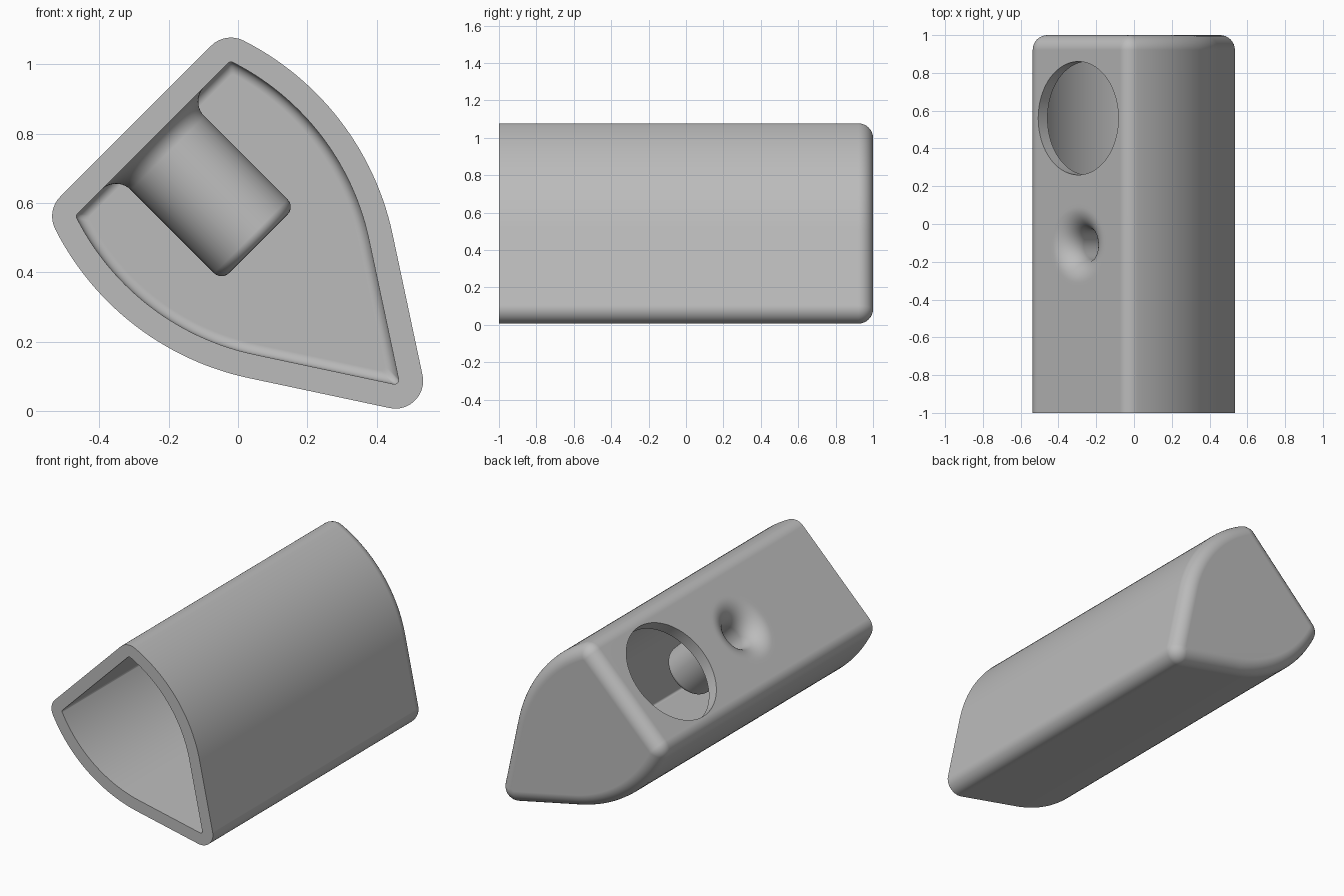
import bpy, bmesh, math
from mathutils import Matrix, Vector

cube = bpy.data.objects.get("Cube")
if cube:
    bpy.data.objects.remove(cube, do_unlink=True)

# Local frame: X across the flat wall, Y along the body, Z into the body
s = math.sqrt(0.5)
FRAME = Matrix(((-s, 0, s, -0.295), (0, 1, 0, 0), (-s, 0, -s, 0.836), (0, 0, 0, 1)))
WALL = 0.07

grey = bpy.data.materials.new("plain_grey")
grey.use_nodes = True
GREY = (0.5, 0.5, 0.5, 1)
grey.diffuse_color = GREY
grey.node_tree.nodes["Principled BSDF"].inputs["Base Color"].default_value = GREY


def make_object(name, bm):
    bmesh.ops.recalc_face_normals(bm, faces=bm.faces[:])
    mesh = bpy.data.meshes.new(name)
    bm.to_mesh(mesh)
    bm.free()
    mesh.transform(FRAME)
    mesh.materials.append(grey)
    ob = bpy.data.objects.new(name, mesh)
    bpy.context.collection.objects.link(ob)
    return ob


def activate(ob):
    bpy.ops.object.select_all(action='DESELECT')
    ob.select_set(True)
    bpy.context.view_layer.objects.active = ob


def arc(cx, cy, r, a0, a1, n):
    return [(cx + r * math.cos(a0 + (a1 - a0) * i / n),
             cy + r * math.sin(a0 + (a1 - a0) * i / n)) for i in range(n + 1)]


def outline(off):
    """Rounded cross-section, moved inward by off."""
    rc = max(0.08 - off, 0.012)
    inset = off + rc
    radius, cu, cw, slope = 0.816, -0.391, 0.31, math.radians(33)
    # wall corner, bulging side, straight side, rounded tip
    dw = cw - inset
    start = -math.asin(dw / (radius - inset))
    corner_u = cu + (radius - inset) * math.cos(start)
    half = arc(corner_u, inset, rc, -math.pi / 2, start, 8)
    half += arc(cu, cw, radius - off, start, slope, 28)[1:]
    apex = cw + radius * math.sin(slope) + (cu + radius * math.cos(slope)) / math.tan(slope)
    half += arc(0, apex - inset / math.sin(slope), rc, slope, math.pi / 2, 8)
    return half + [(-u, w) for u, w in half[-2::-1]]


# Hollow body: outer skin with rounded back, inner skin with small fillet
bm = bmesh.new()
BACK, FILLET, STEPS = 0.078, 0.03, 8
outer, inner = [(-1, 0)], [(-1, WALL)]
for i in range(STEPS + 1):
    a = math.pi / 2 * i / STEPS
    outer.append((1 - BACK + BACK * math.sin(a), BACK * (1 - math.cos(a))))
    inner.append((1 - WALL - FILLET + FILLET * math.sin(a), WALL + FILLET * (1 - math.cos(a))))
rings = [[bm.verts.new((u, y, w)) for u, w in outline(off)]
         for y, off in outer[::-1] + inner]
for a, b in zip(rings, rings[1:]):
    for i in range(len(a)):
        j = (i + 1) % len(a)
        bm.faces.new((a[i], a[j], b[j], b[i]))
bm.faces.new(rings[0])
bm.faces.new(rings[-1])
body = make_object("hollow_body", bm)


def cut_round(y, radius, depth):
    bm = bmesh.new()
    bmesh.ops.create_cone(bm, cap_ends=True, segments=96, radius1=radius, radius2=radius,
                          depth=depth + 0.1,
                          matrix=Matrix.Translation((0, y, (depth - 0.1) / 2)))
    cutter = make_object("cutter", bm)
    cutter.hide_render = True
    activate(body)
    mod = body.modifiers.new("cut", 'BOOLEAN')
    mod.operation, mod.solver, mod.object = 'DIFFERENCE', 'EXACT', cutter
    bpy.ops.object.modifier_apply(modifier=mod.name)
    bpy.data.objects.remove(cutter, do_unlink=True)


# Large opening, and the seat for the blind socket
SOCKET_Y, RIM = -0.11, 0.22
cut_round(0.56, 0.30, 0.12)
cut_round(SOCKET_Y, RIM, 0.12)

# Blind socket: flared bore outside, filleted tube inside
bore, tube, flare, blend, end = 0.08, 0.15, 0.12, 0.06, 0.50
q = math.pi / 2
profile = [(RIM, WALL), (RIM, 0)]
profile += arc(bore + flare, flare, flare, -q, -2 * q, 12)
profile += [(bore, end - WALL), (0, end - WALL)]
lower = [(0, end)] + arc(tube - 0.03, end - 0.03, 0.03, q, 0, 6)
lower += arc(tube + blend, WALL + blend, blend, 2 * q, 3 * q, 10) + [(RIM, WALL)]
bm = bmesh.new()
SEG = 96
for part in (profile, lower):
    verts = [bm.verts.new((r, SOCKET_Y, w)) for r, w in part]
    edges = [bm.edges.new(p) for p in zip(verts, verts[1:])]
    bmesh.ops.spin(bm, geom=verts + edges, cent=(0, SOCKET_Y, 0), axis=(0, 0, 1),
                   angle=2 * math.pi, steps=SEG)
bmesh.ops.remove_doubles(bm, verts=bm.verts[:], dist=0.0002)
socket = make_object("blind_socket", bm)

# Smooth shading with crisp rims
for ob in (body, socket):
    activate(ob)
    bpy.ops.object.shade_smooth_by_angle(angle=math.radians(35))
    mod = ob.modifiers.new("even_normals", 'WEIGHTED_NORMAL')
    mod.keep_sharp = True
